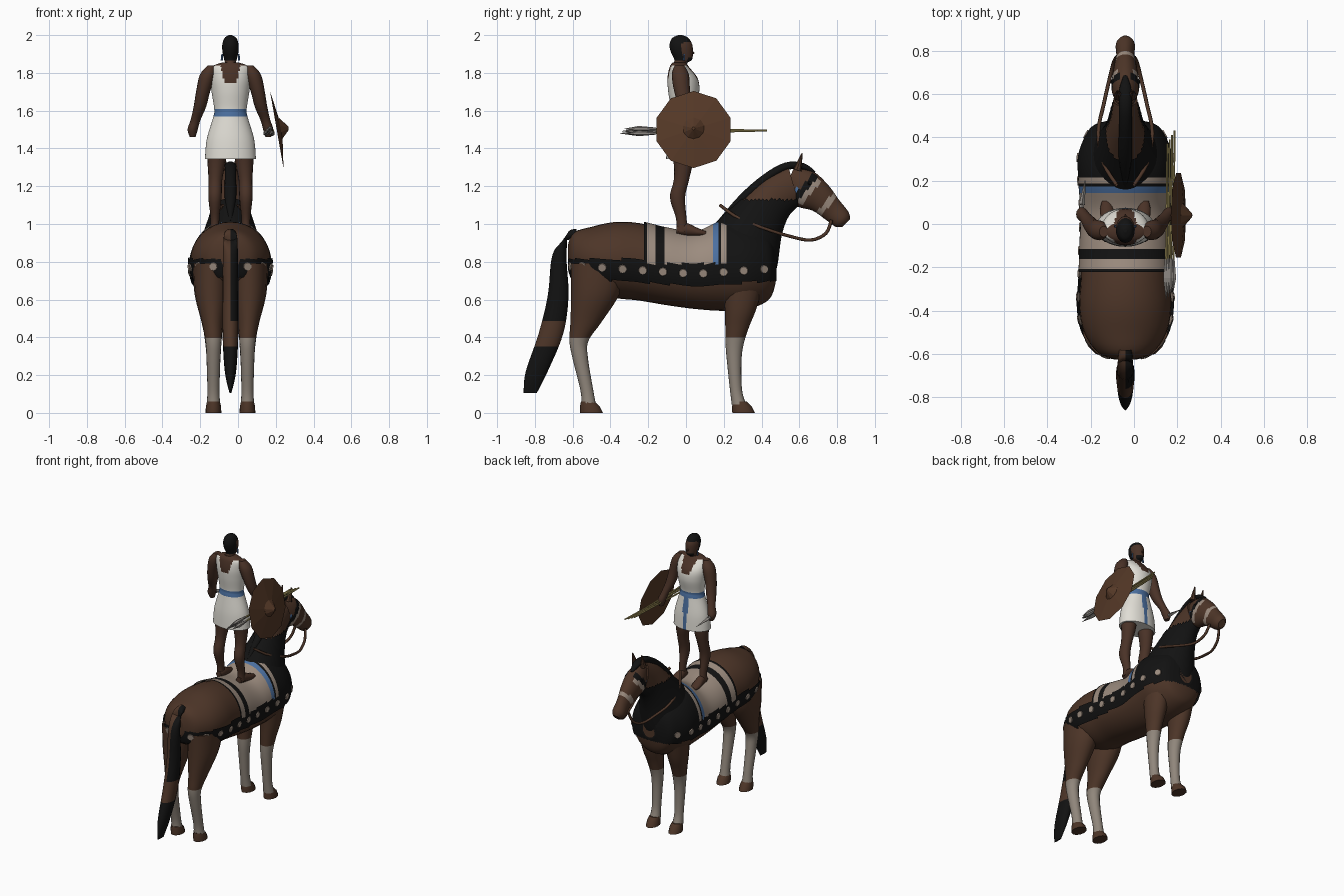
import bpy, bmesh, math
from mathutils import Vector
from mathutils.bvhtree import BVHTree

if "Cube" in bpy.data.objects:
    bpy.data.objects.remove(bpy.data.objects["Cube"], do_unlink=True)

CX = -0.04  # centre line of horse and rider


def material(name, *rgb):
    m = bpy.data.materials.new(name)
    m.use_nodes = True
    m.diffuse_color = (*rgb, 1)
    m.node_tree.nodes["Principled BSDF"].inputs["Base Color"].default_value = (*rgb, 1)
    return m


MATS = [material("horse_brown", .075, .036, .021), material("skin_brown", .068, .032, .02),
        material("black_cloth", .006, .006, .006), material("white_linen", .75, .73, .67),
        material("beige_cloth", .33, .26, .21), material("stocking_grey", .28, .24, .2),
        material("blue_cloth", .07, .16, .35), material("shield_leather", .09, .04, .02),
        material("straw_wood", .42, .34, .12), material("steel", .27, .25, .23)]
BROWN, SKIN, BLACK, WHITE, BEIGE, GREY, BLUE, LEATHER, STRAW, STEEL = range(10)


def finish(name, bm, smooth=True):
    me = bpy.data.meshes.new(name)
    for f in bm.faces:
        f.smooth = smooth and len(f.verts) < 5
    bm.to_mesh(me)
    bm.free()
    for m in MATS:
        me.materials.append(m)
    ob = bpy.data.objects.new(name, me)
    bpy.context.collection.objects.link(ob)
    return ob


def spline(keys, steps):
    """Catmull-Rom interpolation of key tuples."""
    k = [keys[0]] + list(keys) + [keys[-1]]
    out = []
    for i in range(1, len(k) - 2):
        for s in range(steps):
            t = s / steps
            out.append([.5 * (2 * b + (c - a) * t + (2 * a - 5 * b + 4 * c - d) * t * t
                              + (3 * b - a - 3 * c + d) * t ** 3)
                        for a, b, c, d in zip(k[i - 1], k[i], k[i + 1], k[i + 2])])
    return out + [list(keys[-1])]


def loft(name, keys, mat=0, rule=None, segs=16, steps=4, grow=0, side=1):
    """Skin ellipses (dx, y, z, half width, half depth, tilt in yz)."""
    bm = bmesh.new()
    rings = []
    for dx, y, z, a, b, tilt in spline(keys, steps):
        a, b, t = max(a, .004) + grow, max(b, .004) + grow, math.radians(tilt)
        ring = []
        for i in range(segs):
            u = math.tau * i / segs
            d = b * math.sin(u)
            ring.append(bm.verts.new((CX + side * (dx + a * math.cos(u)),
                                      y + d * math.cos(t), z + d * math.sin(t))))
        rings.append(ring)
    for r, q in zip(rings, rings[1:]):
        for i in range(segs):
            j = (i + 1) % segs
            bm.faces.new((r[i], r[j], q[j], q[i]))
    bm.faces.new(rings[0])
    bm.faces.new(rings[-1])
    bmesh.ops.recalc_face_normals(bm, faces=bm.faces)
    drop = []
    for f in bm.faces:
        m = mat
        if rule:
            c = f.calc_center_median()
            m = rule(c.x - CX, c.y, c.z)
        if m is None:
            drop.append(f)
        else:
            f.material_index = m
    bmesh.ops.delete(bm, geom=drop, context='FACES')
    return finish(name, bm)


def rod(name, p, q, r1, r2, mat, segs=8):
    """Cone or cylinder from p to q."""
    p, q = Vector(p), Vector(q)
    bm = bmesh.new()
    bmesh.ops.create_cone(bm, cap_ends=True, segments=segs, radius1=r1, radius2=r2,
                          depth=(q - p).length)
    rot = (q - p).to_track_quat('Z', 'Y').to_matrix()
    for v in bm.verts:
        v.co = rot @ v.co + (p + q) / 2
    for f in bm.faces:
        f.material_index = mat
    return finish(name, bm, False)


def cord(name, pts, radius, mat):
    cu = bpy.data.curves.new(name, 'CURVE')
    cu.dimensions = '3D'
    cu.bevel_depth, cu.bevel_resolution = radius, 1
    sp = cu.splines.new('POLY')
    pts = spline(pts, 4)
    sp.points.add(len(pts) - 1)
    for v, p in zip(sp.points, pts):
        v.co = (*p, 1)
    cu.materials.append(MATS[mat])
    bpy.context.collection.objects.link(bpy.data.objects.new(name, cu))


# Horse trunk and its cloth
trunk = [(0, y, z, a, b, 90) for y, z, a, b in (
    (-.625, .83, .04, .06), (-.595, .83, .125, .125), (-.5, .82, .19, .165), (-.38, .81, .212, .2),
    (-.25, .8, .205, .205), (-.1, .77, .2, .2), (.05, .75, .195, .2), (.2, .775, .205, .235),
    (.32, .77, .205, .222), (.42, .77, .165, .185), (.46, .77, .125, .135), (.48, .78, .05, .06))]
loft("horse_body", trunk, BROWN, segs=32)


def hem(y):
    return .67 + .07 * abs(y - .05)


def cloth_rule(x, y, z):
    if z < hem(y) or (y < -.22 and z > .815):
        return None
    if z > .79:
        for lo, hi, m in ((-.2, -.165, BEIGE), (-.12, .14, BEIGE), (.14, .17, BLUE), (.19, .21, BEIGE)):
            if lo < y < hi:
                return m
    return BLACK


cloth = loft("horse_cloth", trunk, rule=cloth_rule, segs=96, steps=10, grow=.012)

# Medallions along the hem
tree = BVHTree.FromObject(cloth, bpy.context.evaluated_depsgraph_get())
rays = [((s, -.55 + .107 * i, hem(-.55 + .107 * i) + .065), (-s, 0, 0)) for s in (-1, 1) for i in range(10)]
rays += [((CX + d, -1, .775), (0, 1, 0)) for d in (-.17, -.09, .09, .17)]
for origin, direction in rays:
    hit, normal, _, _ = tree.ray_cast(Vector(origin), Vector(direction))
    if hit:
        if normal.dot(Vector(direction)) > 0:
            normal = -normal
        rod("medallion", hit - normal * .003, hit + normal * .005, .024, .021, BEIGE, 10)

# Neck, neck cover and mane
neck = [(0, .27, .82, .17, .2, 145), (0, .32, .89, .15, .19, 144), (0, .4, 1.04, .1, .135, 138),
        (0, .48, 1.145, .07, .112, 122), (0, .57, 1.205, .056, .1, 106)]
loft("neck", neck, BROWN, segs=24)
loft("neck_cover", neck, rule=lambda x, y, z: BLACK if .7 < z < 1.13 else None,
     segs=48, steps=10, grow=.01)
loft("mane", [(0, .18, 1.01, .01, .015, 135), (0, .3, 1.135, .03, .025, 135),
              (0, .42, 1.24, .03, .025, 125), (0, .53, 1.305, .03, .022, 105),
              (0, .62, 1.305, .028, .018, 75), (0, .68, 1.27, .01, .01, 50)], BLACK, segs=10)


# Horse head with bridle bands
def head_rule(x, y, z):
    along = (y - .56) * .76 - (z - 1.24) * .65
    if .215 < along < .245 or (.1 < along < .13 and abs(x) > .035):
        return BEIGE
    if .065 < along < .1 and abs(x) > .03:
        return BLACK
    if .04 < along < .065 and z < 1.19:
        return BLUE
    return BROWN


loft("horse_head", [(0, .55, 1.25, .035, .05, 65), (0, .625, 1.19, .064, .1, 63),
                    (0, .71, 1.14, .055, .08, 60), (0, .775, 1.075, .042, .063, 55),
                    (0, .825, 1.025, .044, .052, 48), (0, .848, 1.005, .025, .03, 45)],
     rule=head_rule, segs=32, steps=8)
for s in (-1, 1):
    rod("horse_ear", (CX + s * .032, .59, 1.285), (CX + s * .036, .615, 1.375), .022, .003, BROWN)
    rod("horse_eye", (CX + s * .055, .655, 1.215), (CX + s * .066, .658, 1.217), .013, .008, BLACK)
    cord("rein", [(CX + s * x, y, z) for x, y, z in (
        (.04, .77, 1.02), (.055, .74, .95), (.075, .66, .915), (.1, .55, .935),
        (.125, .42, .975), (.1, .28, 1.03), (.04, .18, 1.1))], .009, BROWN)


# Horse legs and hooves
def stocking(x, y, z):
    return GREY if z < .395 else BROWN


for s in (-1, 1):
    loft("front_leg", [(.1, .31, .76, .08, .12, 0), (.1, .29, .56, .065, .085, 0),
                       (.095, .27, .45, .05, .062, 0), (.09, .256, .35, .041, .046, 0),
                       (.09, .256, .25, .035, .037, 0), (.09, .265, .12, .031, .032, 0),
                       (.09, .28, .045, .036, .038, 0)], rule=stocking, side=s, steps=6)
    loft("hind_leg", [(.1, -.46, .79, .1, .15, 0), (.1, -.48, .63, .09, .128, 0),
                      (.095, -.53, .48, .058, .082, 0), (.09, -.567, .38, .043, .05, 0),
                      (.09, -.56, .29, .037, .041, 0), (.09, -.525, .12, .032, .034, 0),
                      (.09, -.515, .045, .036, .038, 0)], rule=stocking, side=s, steps=6)
    for y in (.29, -.515):
        loft("hoof", [(.09, y - .005, .06, .034, .036, 0), (.09, y + .006, .035, .04, .052, 0),
                      (.09, y + .015, 0, .042, .06, 0)], BROWN, side=s, steps=1, segs=12)

# Tail
loft("tail", [(0, -.58, .95, .03, .025, 90), (0, -.645, .925, .036, .032, 55),
              (0, -.672, .82, .04, .04, 5), (0, -.677, .62, .042, .055, 0),
              (0, -.715, .42, .042, .065, 0), (0, -.79, .22, .03, .058, 0),
              (0, -.825, .105, .005, .035, 0)],
     rule=lambda x, y, z: BLACK if z < .36 or (x > 0 and z > .5) else BROWN, steps=6)


# Rider tunic: skirt, belt, front stripe and neckline
def tunic_rule(x, y, z):
    if z > 1.838 or (z > 1.745 and abs(x) < .03 + .25 * (z - 1.745)):
        return SKIN
    if 1.57 < z < 1.61 or (z < 1.58 and y > .02 and abs(x) < .018):
        return BLUE
    return WHITE


loft("tunic", [(0, -.015, 1.345, .135, .09, 0), (0, -.015, 1.45, .125, .085, 0),
               (0, -.015, 1.57, .09, .07, 0), (0, -.015, 1.61, .086, .066, 0),
               (0, -.012, 1.7, .1, .082, 0), (0, -.018, 1.77, .108, .08, 0),
               (0, -.035, 1.83, .1, .052, 0), (0, -.035, 1.855, .045, .035, 0)],
     rule=tunic_rule, segs=64, steps=8)


# Rider head with hair and beard
def face_rule(x, y, z):
    if z > 1.965 or (y < -.02 and z > 1.865) or (y > .005 and 1.855 < z < 1.885):
        return BLACK
    return SKIN


loft("rider_head", [(0, -.035, 1.8, .042, .042, 0), (0, -.03, 1.85, .03, .036, 0),
                    (0, -.015, 1.87, .033, .047, 0), (0, -.022, 1.91, .042, .058, 0),
                    (0, -.027, 1.95, .043, .06, 0), (0, -.03, 1.985, .031, .042, 0),
                    (0, -.03, 2, .008, .01, 0)], rule=face_rule, segs=24, steps=6)
rod("nose", (CX, .025, 1.91), (CX, .044, 1.903), .011, .004, SKIN, 6)

# Rider limbs
for s in (-1, 1):
    loft("arm", [(.1, -.035, 1.84, .02, .025, 0), (.12, -.03, 1.79, .042, .045, 0),
                 (.145, -.02, 1.7, .037, .042, 0), (.162, 0, 1.62, .033, .036, 0),
                 (.185, .03, 1.55, .026, .028, 0), (.2, .045, 1.5, .027, .032, 0),
                 (.2, .05, 1.46, .015, .02, 0)], SKIN, side=s)
    loft("leg", [(.07, -.02, 1.42, .055, .06, 0), (.074, -.015, 1.32, .047, .05, 0),
                 (.08, -.025, 1.23, .036, .04, 0), (.082, -.045, 1.14, .035, .04, 0),
                 (.082, -.025, 1.03, .023, .028, 0), (.082, -.02, .96, .025, .03, 0)], SKIN, side=s)
    loft("foot", [(.08, -.05, .97, .02, .022, 90), (.08, 0, .972, .028, .034, 90),
                  (.085, .06, .958, .032, .022, 90), (.088, .105, .95, .02, .012, 90)], SKIN, side=s)
    rod("earring", (CX + s * .044, -.01, 1.9), (CX + s * .046, -.01, 1.865), .004, .006, BLUE, 6)

# Shield with central boss
rod("shield", (.205, .04, 1.5), (.226, .04, 1.502), .205, .06, LEATHER, 10)
shield = bpy.data.objects["shield"]
for v in shield.data.vertices:
    v.co.x -= .08 * (v.co.z - 1.5)
rod("shield_boss", (.222, .04, 1.502), (.268, .04, 1.506), .062, .008, LEATHER, 10)

# Bundle of spears and the dagger
for i in range(4):
    x, z = .148 + .011 * i, 1.48 + .012 * (i % 3)
    rod("spear_shaft", (x, -.22, z), (x + .006, .37 + .02 * i, 1.495), .006, .005, STRAW, 6)
    rod("spear_socket", (x, -.16, z), (x, -.25, z), .007, .015, STEEL, 6)
    rod("spear_head", (x, -.25, z), (x, -.35 + .012 * i, z), .015, .001, STEEL, 6)
rod("dagger_grip", (CX - .2, .03, 1.49), (CX - .2, .09, 1.485), .012, .012, STEEL, 6)
rod("dagger_blade", (CX - .2, .09, 1.485), (CX - .185, .2, 1.465), .014, .002, STEEL, 4)
